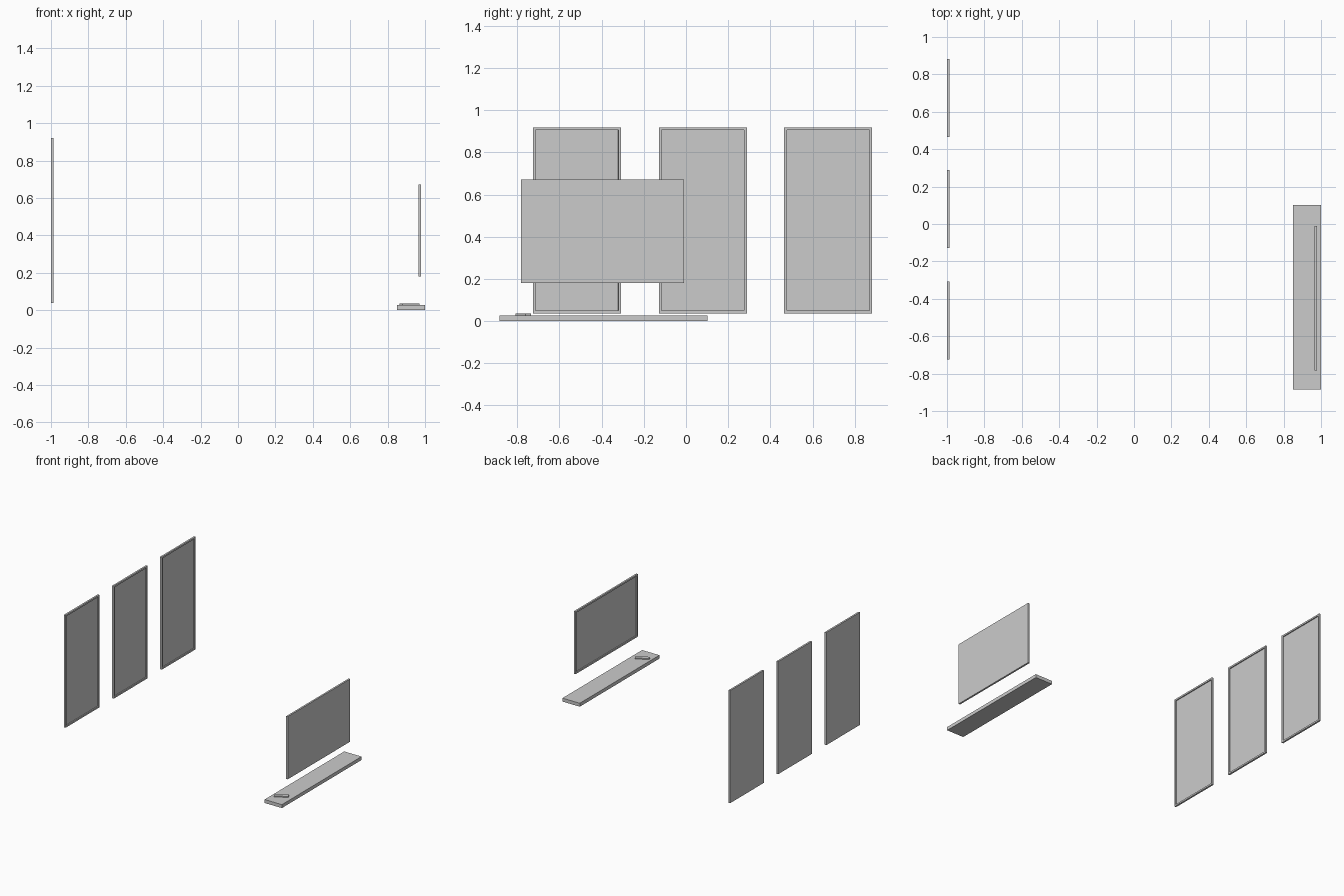
import bpy, bmesh, math

if "Cube" in bpy.data.objects:
    bpy.data.objects.remove(bpy.data.objects["Cube"])


def box(name, center, size, rot_z=0.0):
    """Plain box, optionally turned about z."""
    bm = bmesh.new()
    bmesh.ops.create_cube(bm, size=1.0)
    bmesh.ops.scale(bm, vec=size, verts=bm.verts)
    return finish(name, bm, center, rot_z)


def finish(name, bm, center, rot_z=0.0):
    mesh = bpy.data.meshes.new(name)
    bm.to_mesh(mesh)
    bm.free()
    ob = bpy.data.objects.new(name, mesh)
    ob.location = center
    ob.rotation_euler.z = rot_z
    bpy.context.collection.objects.link(ob)
    return ob


def framed_panel(name, center, size, facing, border=0.018, recess=0.008):
    """Thin slab whose +x or -x face is sunk inside a narrow rim."""
    bm = bmesh.new()
    bmesh.ops.create_cube(bm, size=1.0)
    bmesh.ops.scale(bm, vec=size, verts=bm.verts)
    bm.normal_update()
    face = next(f for f in bm.faces if f.normal.x * facing > 0.9)
    bmesh.ops.inset_region(bm, faces=[face], thickness=border)
    bmesh.ops.inset_region(bm, faces=[face], thickness=0.0001, depth=-recess)
    return finish(name, bm, center)


# Three tall framed panels on the left wall, facing inward
for i, y in enumerate((-0.517, 0.08, 0.674)):
    framed_panel(f"tall_panel_{i + 1}", (-0.993, y, 0.478),
                 (0.014, 0.417, 0.882), 1)

# Wide framed screen on the right wall, facing inward
framed_panel("wide_screen", (0.972, -0.396, 0.426), (0.014, 0.772, 0.491), -1)

# Low shelf under the screen
box("shelf", (0.925, -0.392, 0.0135), (0.15, 0.986, 0.027))

# Small remote lying at an angle on the shelf
box("remote", (0.917, -0.772, 0.031), (0.103, 0.03, 0.008), math.radians(28))
